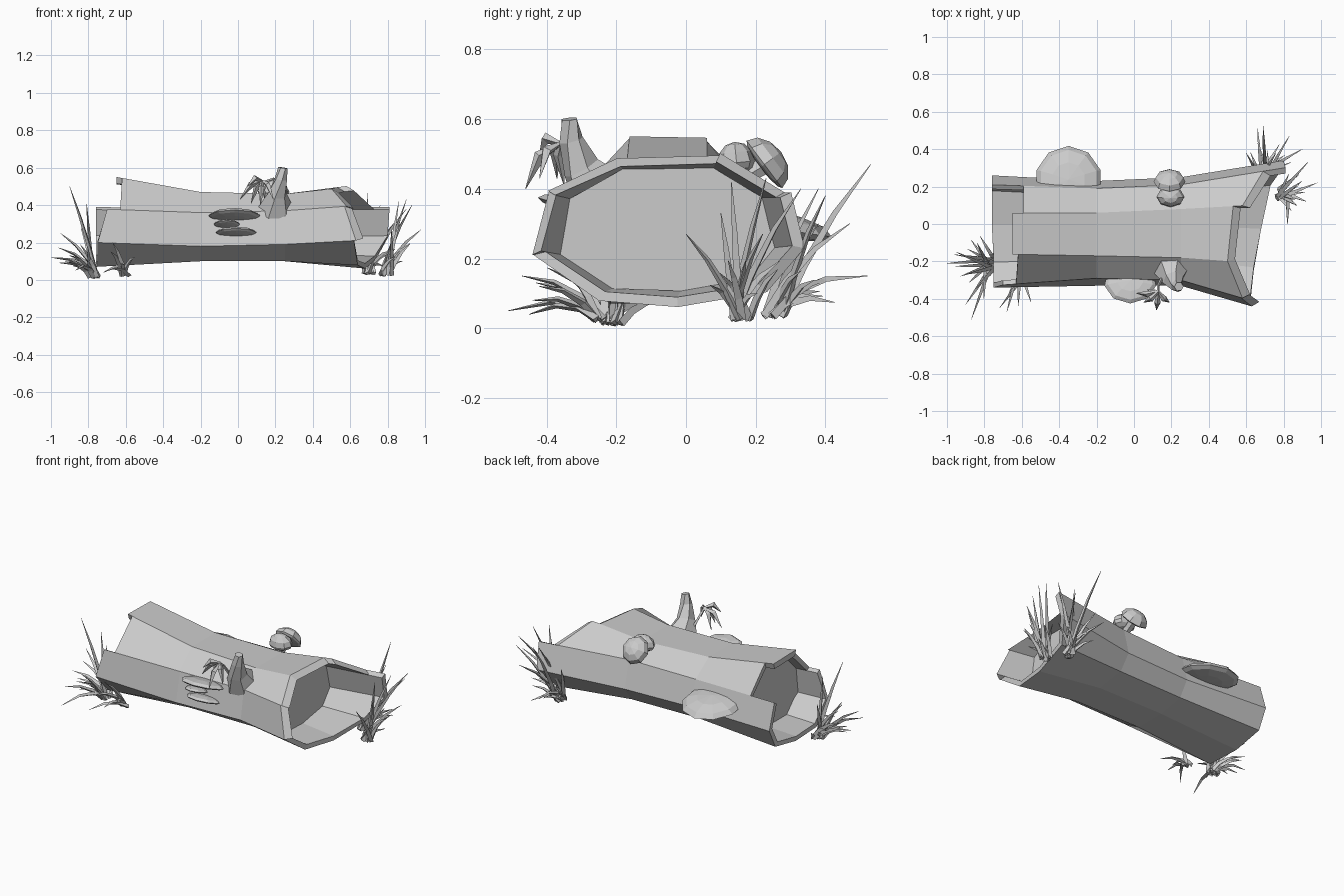
import bpy, bmesh, math, random
from mathutils import Vector

random.seed(4)
cube = bpy.data.objects.get("Cube")
if cube:
    bpy.data.objects.remove(cube, do_unlink=True)

# One plain grey for the whole model
grey = bpy.data.materials.new("plain_grey")
grey.use_nodes = True
tone = (0.6, 0.6, 0.6, 1)
grey.diffuse_color = tone
grey.node_tree.nodes["Principled BSDF"].inputs["Base Color"].default_value = tone


def finish(name, bm):
    bmesh.ops.recalc_face_normals(bm, faces=bm.faces)
    mesh = bpy.data.meshes.new(name)
    bm.to_mesh(mesh)
    bm.free()
    mesh.materials.append(grey)
    obj = bpy.data.objects.new(name, mesh)
    bpy.context.collection.objects.link(obj)
    return obj


def add_tube(bm, points, radii, sides):
    """Sweep a polygon along points, with one radius for each point."""
    points = [Vector(p) for p in points]
    rings = []
    for i, (point, radius) in enumerate(zip(points, radii)):
        along = points[min(i + 1, len(points) - 1)] - points[max(i - 1, 0)]
        turn = along.to_track_quat('Z', 'Y')
        ring = []
        for s in range(sides):
            a = math.tau * s / sides
            ring.append(bm.verts.new(point + turn @ Vector((math.cos(a), math.sin(a), 0)) * radius))
        rings.append(ring)
    for low, high in zip(rings, rings[1:]):
        for s in range(sides):
            t = (s + 1) % sides
            bm.faces.new((low[s], low[t], high[t], high[s]))
    bm.faces.new(rings[0])
    bm.faces.new(rings[-1])


def add_blob(bm, centre, size, axis=(0, 0, 1), underside=1.0, segments=9):
    """Faceted dome; underside below 1 flattens the lower half."""
    made = bmesh.ops.create_uvsphere(bm, u_segments=segments, v_segments=6, radius=1)["verts"]
    turn = Vector(axis).to_track_quat('Z', 'Y')
    for v in made:
        if v.co.z < 0:
            v.co.z *= underside
        v.co = Vector(centre) + turn @ (v.co * Vector(size))


# Log cross-sections (y, z), from the front lower edge up over the top
SECTIONS = {
    -0.76: [(-.34, .2), (-.33, .38), (-.16, .57), (.06, .565), (.21, .39),
            (.26, .23), (.2, .11), (0, .07), (-.22, .07)],
    -0.2: [(-.33, .18), (-.29, .36), (-.17, .47), (.06, .47), (.19, .38),
           (.23, .22), (.17, .13), (0, .1), (-.2, .1)],
    0.25: [(-.33, .19), (-.3, .37), (-.18, .46), (.08, .46), (.21, .39),
           (.25, .22), (.18, .13), (0, .1), (-.2, .1)],
    0.8: [(-.49, .22), (-.46, .41), (-.22, .52), (.11, .53), (.3, .39),
          (.34, .23), (.24, .1), (-.03, .05), (-.27, .07)],
}
STATIONS = sorted(SECTIONS)
MID = Vector((0, -.05, .28))


def log_point(x, i, inner=False):
    k = 0
    while k < len(STATIONS) - 2 and x > STATIONS[k + 1]:
        k += 1
    x0, x1 = STATIONS[k:k + 2]
    a, b = SECTIONS[x0][i], SECTIONS[x1][i]
    p = Vector((x, *a)).lerp(Vector((x, *b)), (x - x0) / (x1 - x0))
    if inner:
        p = Vector((x, MID.y + (p.y - MID.y) * .91, MID.z + (p.z - MID.z) * .87))
    return p


# Bark panels: (left x at both edges, right x at both edges), broken unevenly
PANELS = [
    (-.75, -.7, .63, .57), (-.63, -.62, .58, .5), (-.65, -.65, .5, .53),
    (-.59, -.59, .58, .69), (-.76, -.76, .81, .8), (-.76, -.76, .8, .73),
    (-.76, -.76, .73, .68), (-.76, -.75, .68, .64), (-.75, -.75, .64, .62),
]
bm = bmesh.new()
for i, (left_a, left_b, right_a, right_b) in enumerate(PANELS):
    j = (i + 1) % len(PANELS)
    # The broken right ends of the upper panels slope out to the inside
    slope = .04 if i < 4 else 0
    loops = []
    for xa, xb, lip in ((left_a, left_b, 0), (-.2, -.2, 0), (.25, .25, 0), (right_a, right_b, slope)):
        corners = (log_point(xa, i), log_point(xb, j),
                   log_point(xb + lip, j, True), log_point(xa + lip, i, True))
        loops.append([bm.verts.new(c) for c in corners])
    for low, high in zip(loops, loops[1:]):
        for s in range(4):
            t = (s + 1) % 4
            bm.faces.new((low[s], low[t], high[t], high[s]))
    bm.faces.new(loops[0])
    bm.faces.new(loops[-1])
finish("log_bark", bm)

# Solid core closing both hollow ends
bm = bmesh.new()
for x in (-.56, .46):
    bm.faces.new([bm.verts.new(log_point(x, i, True)) for i in range(len(PANELS))])
finish("log_core", bm)

# Broken branch stub
bm = bmesh.new()
add_tube(bm, [(.2, -.24, .38), (.21, -.3, .46), (.23, -.33, .54), (.24, -.335, .6)],
         [.1, .055, .035, .025], 6)
finish("branch_stub", bm)

# Drooping leafy sprout beside the stub
bm = bmesh.new()
add_tube(bm, [(.16, -.27, .4), (.13, -.33, .5), (.13, -.37, .53)], [.01, .008, .006], 4)
for tip in [(.01, -.37, .43), (.05, -.42, .5), (.12, -.46, .4), (.19, -.42, .43), (.07, -.35, .41)]:
    root, tip = Vector((.13, -.36, .53)), Vector(tip)
    bend = root.lerp(tip, .5) + Vector((0, -.01, .03))
    add_tube(bm, [root, bend, tip], [.005, .017, .001], 4)
finish("sprout", bm)

# Shelf fungi on the front, rims tipped up, and one on the back
bm = bmesh.new()
for centre, size in [((-.02, -.31, .34), (.14, .12, .03)), ((-.06, -.32, .295), (.07, .08, .02)),
                     ((-.01, -.32, .25), (.11, .09, .025))]:
    add_blob(bm, centre, size, (0, .3, 1), .6)
finish("front_shelf_fungi", bm)
bm = bmesh.new()
add_blob(bm, (-.35, .23, .29), (.18, .19, .05), (0, .15, 1), .6, 10)
finish("back_shelf_fungus", bm)

# Pair of tilted mushrooms
bm = bmesh.new()
add_tube(bm, [(.19, .12, .41), (.19, .18, .44), (.19, .23, .47)], [.03, .025, .03], 6)
add_blob(bm, (.19, .225, .47), (.085, .085, .06), (0, .8, .6), .25, 8)
add_tube(bm, [(.19, .12, .41), (.2, .14, .48)], [.025, .02], 6)
add_blob(bm, (.195, .145, .475), (.075, .055, .06), (0, -.1, 1), .6, 8)
finish("mushrooms", bm)


# Grass tufts: arching blades from a root to each tip
def grass(name, tufts):
    bm = bmesh.new()
    for root, tips in tufts:
        for tip in tips:
            spread = Vector((random.uniform(-.03, .03), random.uniform(-.03, .03), .015))
            base, end = Vector(root) + spread, Vector(tip)
            knee = base.lerp(end, .4)
            knee.z += .02 + .2 * (end - base).xy.length
            path = [base.lerp(knee, t).lerp(knee.lerp(end, t), t) for t in (0, .3, .65, 1)]
            add_tube(bm, path, [.014, .013, .009, .001], 3)
    finish(name, bm)


def fan(root, start, stop, count, reach):
    """Low blades spreading between two headings in degrees."""
    tips = []
    for k in range(count):
        a = math.radians(start + (stop - start) * k / (count - 1))
        r = reach * random.uniform(.7, 1)
        tips.append((root[0] + r * math.cos(a), root[1] + r * math.sin(a), random.uniform(.06, .2)))
    return tips


front_root, side_root = (-.77, -.21, 0), (-.61, -.24, .01)
grass("left_grass", [
    (front_root, [(-.9, -.27, .5), (-.81, -.2, .41), (-1, -.21, .12), (-.95, -.15, .25),
                  (-.87, -.51, .05), (-.84, -.1, .28), (-.9, -.43, .13)]),
    (front_root, fan(front_root, 110, 260, 9, .2)),
    (side_root, [(-.68, -.47, .15), (-.55, -.42, .12), (-.72, -.45, .04), (-.62, -.44, .08),
                 (-.67, -.37, .2)]),
])
back_root, end_root = (.7, .25, .02), (.79, .16, .01)
grass("right_grass", [
    (back_root, [(.69, .53, .47), (.6, .38, .3), (.83, .47, .3), (.9, .4, .38),
                 (.66, .52, .15), (.76, .38, .4)]),
    (end_root, [(.86, .13, .42), (.9, .23, .43), (.82, 0, .27), (.98, .22, .27),
                (.93, .33, .4), (.87, .1, .33)]),
    (back_root, fan(back_root, 30, 120, 6, .2)),
    (end_root, fan(end_root, -60, 70, 7, .14)),
])
